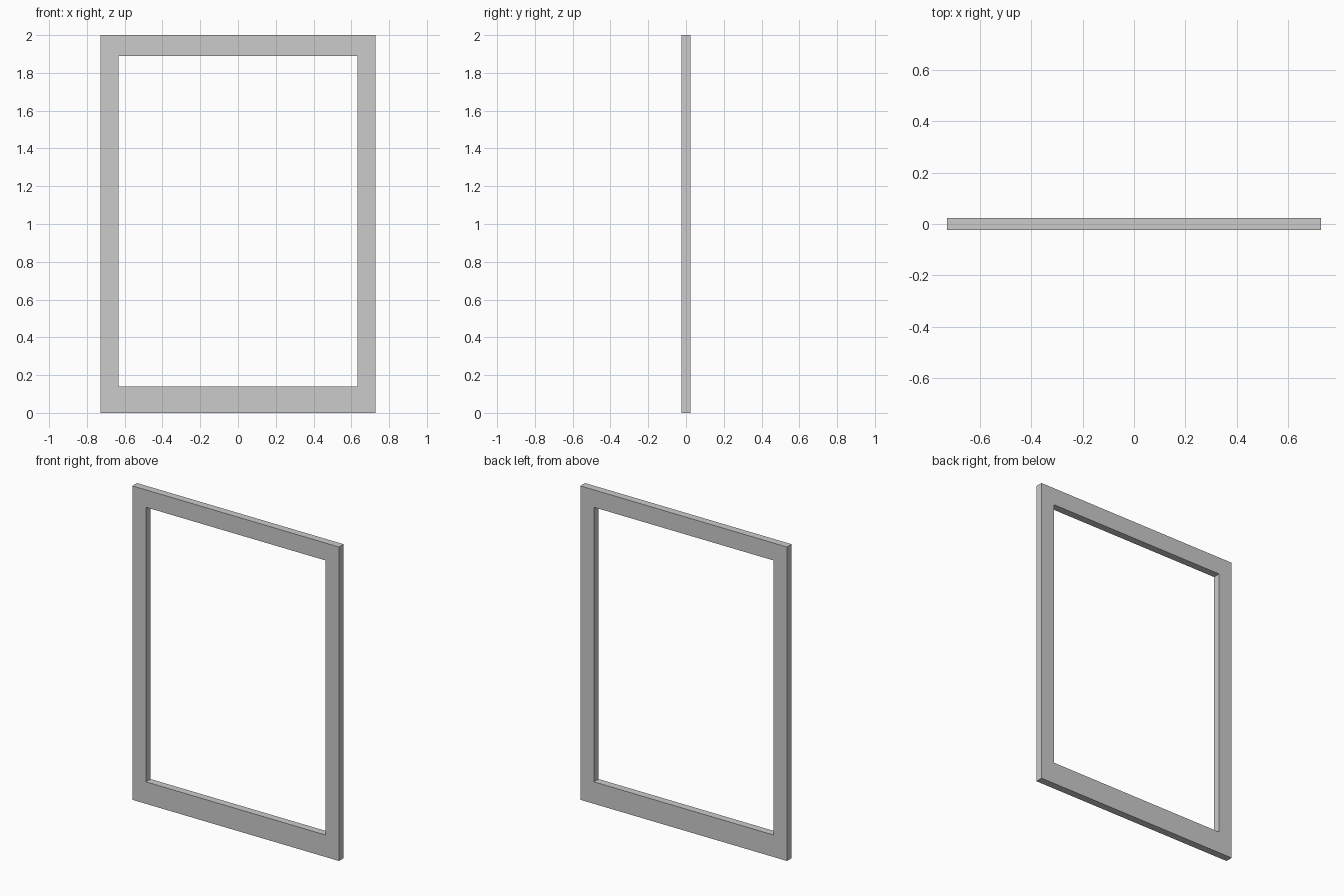
import bpy, bmesh

if "Cube" in bpy.data.objects:
    bpy.data.objects.remove(bpy.data.objects["Cube"])

HALF_W, HEIGHT, HALF_D = 0.7285, 2.0, 0.0235
IN_W, IN_BOTTOM, IN_TOP = 0.633, 0.14, 1.889


def rectangle(bm, w, z0, z1, y):
    return [bm.verts.new((x, y, z)) for x, z in
            ((-w, z0), (w, z0), (w, z1), (-w, z1))]


# Mitred frame: rectangular cross-section swept around four corners,
# with a seam along the middle of the inner and outer edges
bm = bmesh.new()
outer = [rectangle(bm, HALF_W, 0, HEIGHT, y) for y in (-HALF_D, 0, HALF_D)]
inner = [rectangle(bm, IN_W, IN_BOTTOM, IN_TOP, y) for y in (HALF_D, 0, -HALF_D)]
rings = outer + inner
for r, ring in enumerate(rings):
    following = rings[(r + 1) % len(rings)]
    for i in range(4):
        j = (i + 1) % 4
        bm.faces.new((ring[i], ring[j], following[j], following[i]))
bmesh.ops.recalc_face_normals(bm, faces=bm.faces)

mesh = bpy.data.meshes.new("frame")
bm.to_mesh(mesh)
bm.free()
frame = bpy.data.objects.new("frame", mesh)
bpy.context.collection.objects.link(frame)
